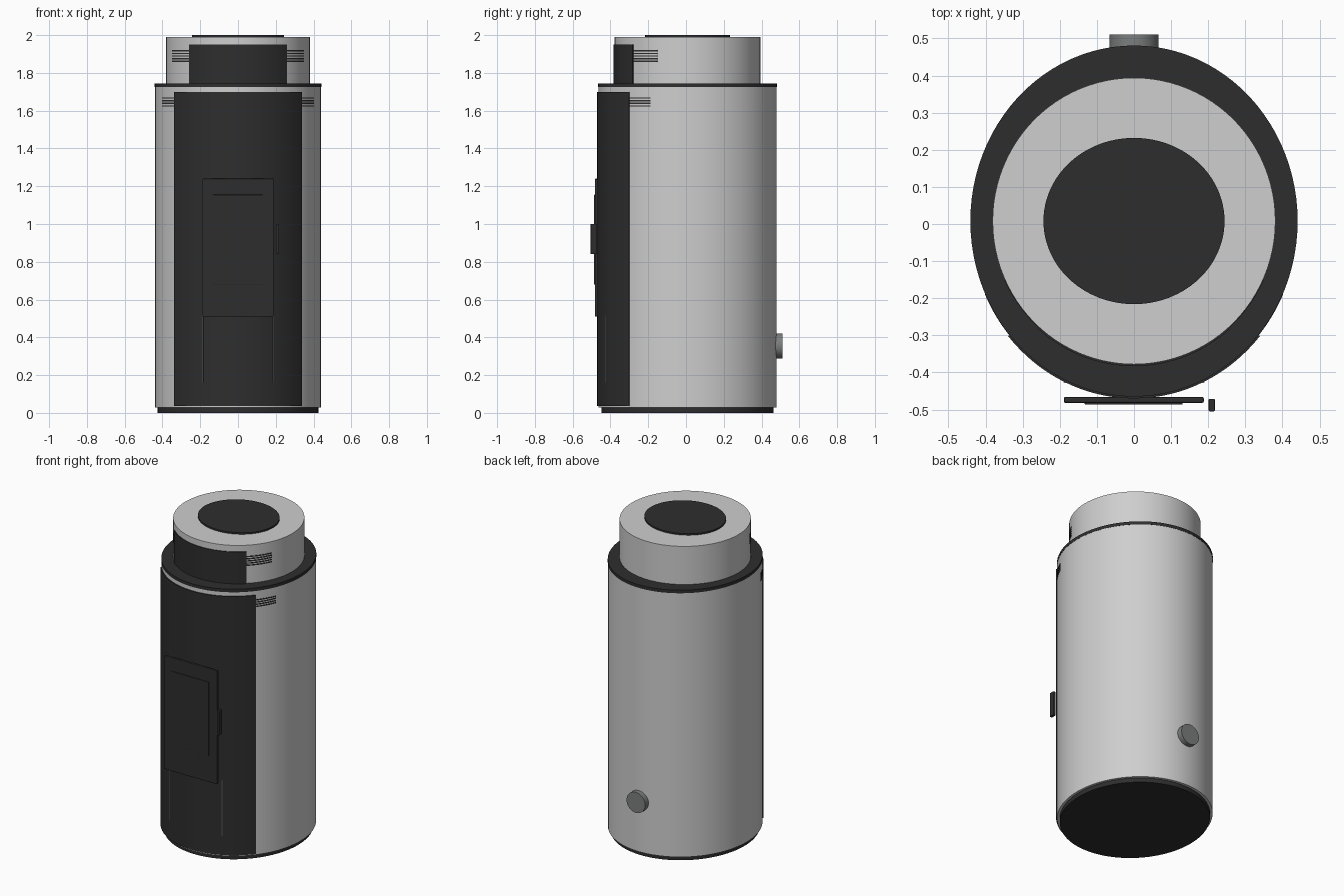
import bpy, bmesh, math
from mathutils import Matrix

if "Cube" in bpy.data.objects:
    bpy.data.objects.remove(bpy.data.objects["Cube"])

CY = 0.008  # shared centre of the oval body


def material(name, r, g, b):
    m = bpy.data.materials.new(name)
    m.diffuse_color = (r, g, b, 1)
    m.use_nodes = True
    m.node_tree.nodes["Principled BSDF"].inputs["Base Color"].default_value = m.diffuse_color
    return m


STEEL = material("light_steel", 0.62, 0.62, 0.62)
BLACK = material("charcoal", 0.027, 0.027, 0.027)
GREY = material("pipe_grey", 0.20, 0.21, 0.21)
SEAM = material("seam_grey", 0.09, 0.09, 0.09)


def finish(bm, name, mat, smooth=True):
    bmesh.ops.recalc_face_normals(bm, faces=bm.faces)
    mesh = bpy.data.meshes.new(name)
    bm.to_mesh(mesh)
    bm.free()
    mesh.materials.append(mat)
    ob = bpy.data.objects.new(name, mesh)
    bpy.context.collection.objects.link(ob)
    if smooth:
        bpy.ops.object.select_all(action='DESELECT')
        ob.select_set(True)
        bpy.context.view_layer.objects.active = ob
        bpy.ops.object.shade_smooth_by_angle(angle=math.radians(35))
    return ob


def oval(name, rx, ry, z0, z1, mat):
    """Solid upright oval drum."""
    bm = bmesh.new()
    bmesh.ops.create_cone(bm, cap_ends=True, segments=96, radius1=1, radius2=1, depth=1,
                          matrix=Matrix.Translation((0, CY, (z0 + z1) / 2))
                          @ Matrix.Diagonal((rx, ry, z1 - z0, 1)))
    return finish(bm, name, mat)


def shell(name, rx, ry, a0, a1, bands, mat, lift=0.006, steps=32):
    """Curved plates on the oval wall; angles in degrees from the front, + to the right."""
    bm = bmesh.new()
    for z0, z1 in bands:
        rings = []
        for i in range(steps + 1):
            a = math.radians(a0 + (a1 - a0) * i / steps)
            s, c = math.sin(a), -math.cos(a)
            rings.append([bm.verts.new(((rx + d) * s, CY + (ry + d) * c, z))
                          for d, z in ((-0.003, z0), (lift, z0), (lift, z1), (-0.003, z1))])
        for p, q in zip(rings, rings[1:]):
            for k in range(4):
                n = (k + 1) % 4
                bm.faces.new((p[k], p[n], q[n], q[k]))
        bm.faces.new(rings[0])
        bm.faces.new(rings[-1])
    return finish(bm, name, mat)


def box(name, x, y, z, mat, bevel=0):
    bm = bmesh.new()
    mid = [(v[0] + v[1]) / 2 for v in (x, y, z)]
    size = [v[1] - v[0] for v in (x, y, z)]
    bmesh.ops.create_cube(bm, size=1, matrix=Matrix.Translation(mid)
                          @ Matrix.Diagonal((*size, 1)))
    if bevel:
        bmesh.ops.bevel(bm, geom=bm.edges[:], offset=bevel, segments=2,
                        affect='EDGES', profile=0.5)
    return finish(bm, name, mat, False)


# stacked drums
oval("base_plinth", 0.425, 0.455, 0.0, 0.03, BLACK)
oval("body", 0.44, 0.472, 0.028, 1.727, STEEL)
oval("top_rim", 0.441, 0.473, 1.725, 1.745, BLACK)
oval("upper_drum", 0.381, 0.386, 1.74, 1.99, STEEL)
oval("top_lid", 0.244, 0.224, 1.985, 2.0, BLACK)

# curved dark front panels
shell("front_panel", 0.44, 0.472, -49.5, 49.5, [(0.036, 1.70)], BLACK)
shell("upper_front_panel", 0.381, 0.386, -42, 42, [(1.744, 1.95)], BLACK, 0.005)

# vent slots on both sides of each panel
lower = [(z - 0.0035, z + 0.0035) for z in (1.625, 1.639, 1.653, 1.667)]
upper = [(z - 0.0035, z + 0.0035) for z in (1.861, 1.875, 1.889, 1.903, 1.917)]
for side, s in (("right", 1), ("left", -1)):
    shell("lower_vents_" + side, 0.44, 0.472, s * 49, s * 65.5, lower, BLACK, 0.002, 8)
    shell("upper_vents_" + side, 0.381, 0.386, s * 41.5, s * 65.5, upper, BLACK, 0.002, 8)
    # fine seam running down below the door
    a = s * 24.7
    shell("drawer_seam_" + side, 0.446, 0.478, a - 0.35, a + 0.35,
          [(0.16, 0.515)], SEAM, 0.002, 1)

# fire door, raised window and handle
box("door", (-0.189, 0.188), (-0.482, -0.466), (0.51, 1.24), BLACK, 0.004)
box("door_window", (-0.133, 0.131), (-0.487, -0.481), (0.68, 1.155), BLACK, 0.002)
box("door_handle", (0.201, 0.218), (-0.505, -0.471), (0.84, 1.0), BLACK, 0.003)

# rear air inlet pipe
bm = bmesh.new()
bmesh.ops.create_cone(bm, cap_ends=True, segments=48, radius1=0.066, radius2=0.066, depth=0.06,
                      matrix=Matrix.Translation((0, 0.48, 0.355))
                      @ Matrix.Rotation(math.pi / 2, 4, 'X'))
finish(bm, "rear_inlet_pipe", GREY)
